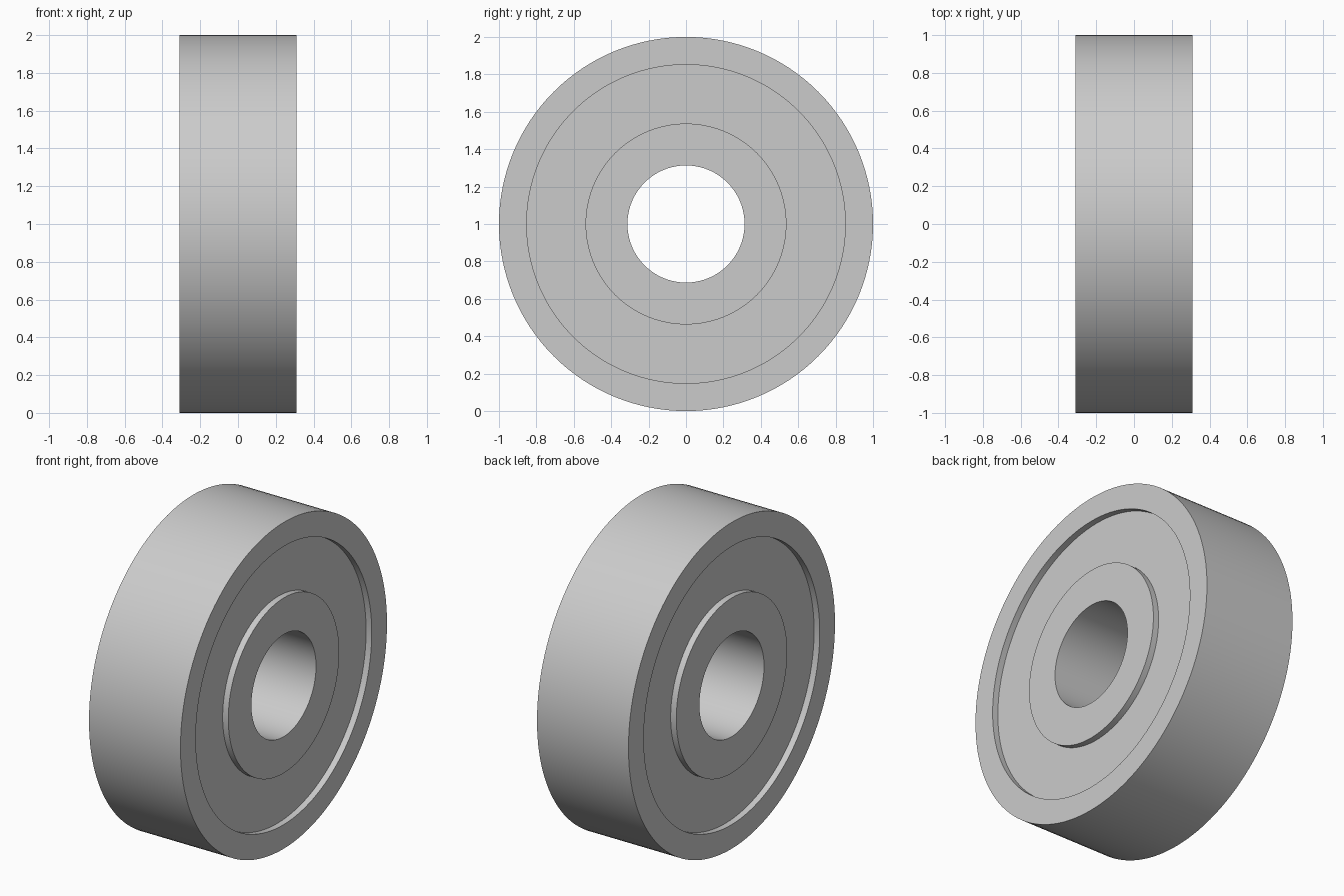
import bpy, bmesh
from math import radians, tau
from mathutils import Matrix, Vector

cube = bpy.data.objects.get("Cube")
if cube:
    bpy.data.objects.remove(cube, do_unlink=True)

SEGMENTS = 128
HALF_WIDTH = 0.31
RECESS = 0.038
BORE, INNER_RIM, OUTER_RIM, OUTSIDE = 0.313, 0.537, 0.852, 1.0

# Plain grey metal
steel = bpy.data.materials.new("grey_steel")
steel.use_nodes = True
steel.diffuse_color = (0.6, 0.6, 0.6, 1)
steel.node_tree.nodes["Principled BSDF"].inputs["Base Color"].default_value = steel.diffuse_color


def ring(name, r_in, r_out, half):
    """Spin a rectangular section around the x axis."""
    bm = bmesh.new()
    section = [(-half, r_in), (half, r_in), (half, r_out), (-half, r_out)]
    verts = [bm.verts.new((x, 0, r)) for x, r in section]
    edges = [bm.edges.new((verts[i - 1], verts[i])) for i in range(len(verts))]
    bmesh.ops.spin(bm, geom=verts + edges, cent=(0, 0, 0), axis=(1, 0, 0),
                   angle=tau, steps=SEGMENTS, use_merge=True)
    bmesh.ops.remove_doubles(bm, verts=bm.verts, dist=1e-5)
    bmesh.ops.recalc_face_normals(bm, faces=bm.faces)
    bmesh.ops.transform(bm, matrix=Matrix.Translation(Vector((0, 0, OUTSIDE))), verts=bm.verts)
    mesh = bpy.data.meshes.new(name)
    bm.to_mesh(mesh)
    bm.free()
    mesh.materials.append(steel)
    obj = bpy.data.objects.new(name, mesh)
    bpy.context.collection.objects.link(obj)
    bpy.ops.object.select_all(action="DESELECT")
    obj.select_set(True)
    bpy.context.view_layer.objects.active = obj
    bpy.ops.object.shade_smooth_by_angle(angle=radians(30))


# Two races with a recessed shield filling the gap between them
ring("outer_race", OUTER_RIM, OUTSIDE, HALF_WIDTH)
ring("inner_race", BORE, INNER_RIM, HALF_WIDTH)
ring("shield", INNER_RIM, OUTER_RIM, HALF_WIDTH - RECESS)
